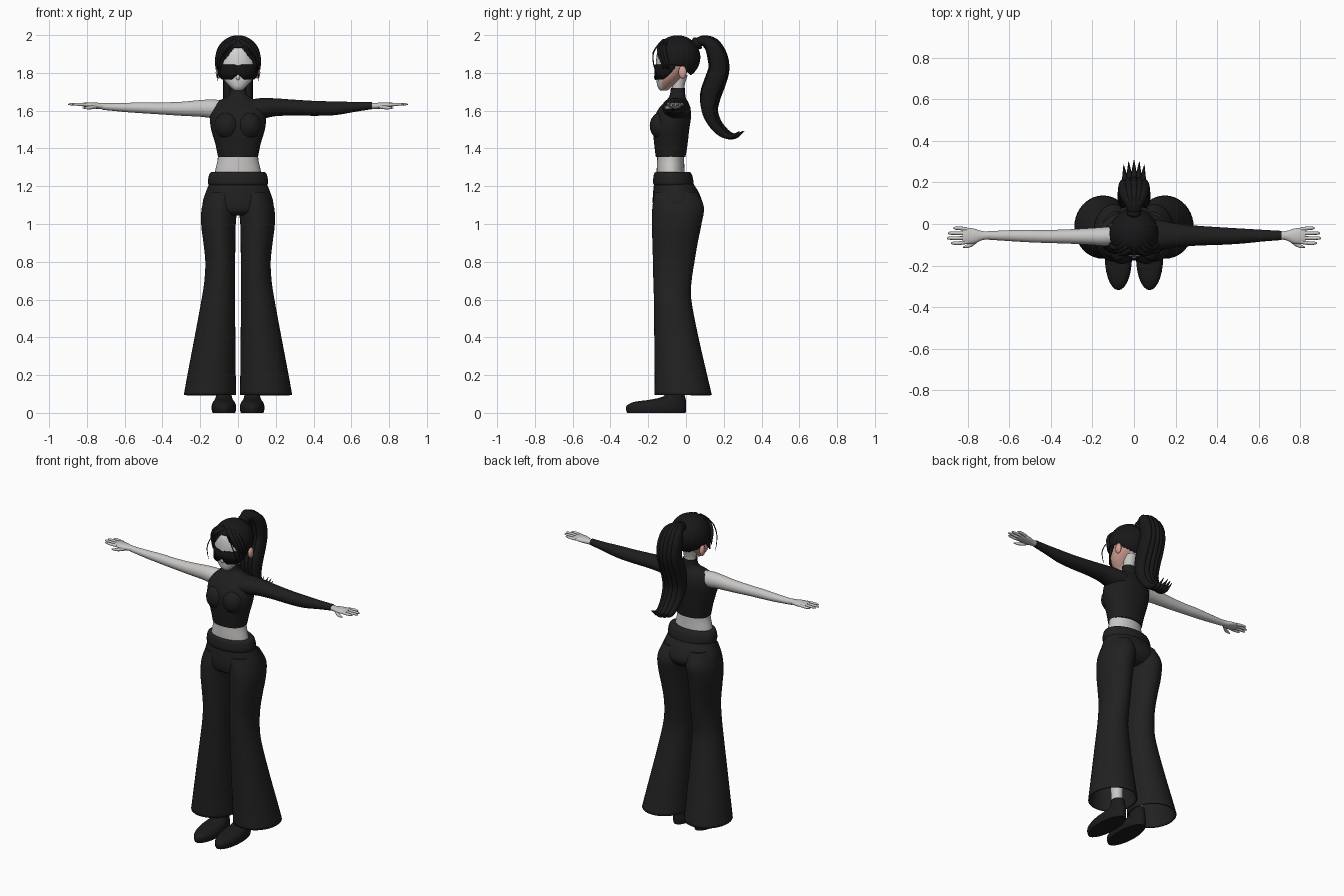
import bpy, bmesh, math
from mathutils import Vector


def material(name, r, g, b):
    m = bpy.data.materials.new(name)
    m.diffuse_color = (r, g, b, 1)
    return m


HAIR = material("hair black", .009, .009, .01)
TOP = material("top black", .013, .013, .013)
PANTS = material("trouser black", .015, .015, .015)
SHOE = material("shoe black", .011, .011, .011)
VISOR = material("lens black", .006, .006, .006)
SKIN = material("pale skin", .58, .57, .56)
FACE = material("face white", .68, .67, .66)
PINK = material("warm skin", .66, .36, .3)


def finish(name, bm, *mats, solid=0):
    bmesh.ops.recalc_face_normals(bm, faces=bm.faces[:])
    me = bpy.data.meshes.new(name)
    bm.to_mesh(me)
    bm.free()
    ob = bpy.data.objects.new(name, me)
    bpy.context.collection.objects.link(ob)
    for m in mats:
        me.materials.append(m)
    if solid:
        mod = ob.modifiers.new("thickness", 'SOLIDIFY')
        mod.thickness, mod.offset = solid, -1
    bpy.ops.object.select_all(action='DESELECT')
    ob.select_set(True)
    bpy.context.view_layer.objects.active = ob
    bpy.ops.object.shade_smooth_by_angle(angle=math.radians(50))
    return ob


def spline(pts, sub):
    """Catmull-Rom through tuples of any length."""
    out = []
    for i in range(len(pts) - 1):
        p = [pts[max(0, min(len(pts) - 1, i + k))] for k in (-1, 0, 1, 2)]
        for j in range(sub):
            t = j / sub
            out.append([.5 * (2 * b + (c - a) * t + (2 * a - 5 * b + 4 * c - d) * t * t
                              + (3 * b - a - 3 * c + d) * t ** 3) for a, b, c, d in zip(*p)])
    return out + [list(pts[-1])]


def loft(name, rings, mat, axis='path', n=28, sub=4, power=1.0, ends=(1, 1), solid=0, build=True):
    """rings: (x, y, z, half width, half depth); axis z, x, or along the path."""
    rs = spline(rings, sub)
    bm = bmesh.new()
    loops = []
    for i, r in enumerate(rs):
        c = Vector(r[:3])
        if axis == 'z':
            u, v = Vector((1, 0, 0)), Vector((0, 1, 0))
        elif axis == 'x':
            u, v = Vector((0, 1, 0)), Vector((0, 0, 1))
        else:
            t = Vector(rs[min(i + 1, len(rs) - 1)][:3]) - Vector(rs[max(i - 1, 0)][:3])
            v = t.cross(Vector((1, 0, 0))).normalized()
            u = v.cross(t).normalized()
        loop = []
        for k in range(n):
            ca, sa = math.cos(math.tau * k / n), math.sin(math.tau * k / n)
            ca, sa = (math.copysign(abs(q) ** power, q) for q in (ca, sa))
            loop.append(bm.verts.new(c + u * ca * max(r[3], .0005) + v * sa * max(r[4], .0005)))
        loops.append(loop)
    for a, b in zip(loops, loops[1:]):
        for k in range(n):
            bm.faces.new((a[k], a[(k + 1) % n], b[(k + 1) % n], b[k]))
    for on, loop in zip(ends, (loops[0], loops[-1])):
        if on:
            bm.faces.new(loop)
    return finish(name, bm, mat, solid=solid) if build else bm


def stack(rows, cx=0):
    """(z, half width, front y, back y) to rings."""
    return [(cx, (f + b) / 2, z, w, (b - f) / 2) for z, w, f, b in rows]


def ball(name, c, r, mat, seg=24):
    bm = bmesh.new()
    bmesh.ops.create_uvsphere(bm, u_segments=seg, v_segments=seg // 2, radius=1)
    for v in bm.verts:
        v.co = Vector(c) + Vector([a * b for a, b in zip(v.co, r)])
    return finish(name, bm, mat)


# Torso: bare waist, cropped top with collar, bust, neck
loft("waist", stack([(1.24, .128, -.155, -.005), (1.29, .119, -.155, -.008),
                     (1.34, .108, -.153, -.01), (1.40, .105, -.15, -.01)]), SKIN, 'z')
loft("cropped_top", stack([(1.355, .106, -.16, -.003), (1.42, .119, -.168, .008),
                           (1.5, .142, -.175, .017), (1.56, .149, -.168, .026),
                           (1.61, .142, -.145, .024), (1.645, .122, -.115, .012),
                           (1.665, .075, -.095, .0), (1.685, .047, -.085, -.004),
                           (1.72, .043, -.08, -.006)]), TOP, 'z', n=40, power=.9)
loft("neck", stack([(1.66, .038, -.075, -.01), (1.73, .037, -.075, -.008),
                    (1.79, .042, -.08, .01)]), SKIN, 'z')
for s in (-1, 1):
    ball("bust", (s * .058, -.125, 1.52), (.068, .067, .075), TOP)

# Arms: long sleeve on one side, bare on the other
loft("sleeve", [(.07, -.05, 1.605, .075, .055), (.13, -.052, 1.612, .07, .055),
                (.2, -.055, 1.618, .058, .047), (.3, -.056, 1.616, .048, .042),
                (.42, -.058, 1.612, .042, .039), (.52, -.058, 1.613, .036, .036),
                (.62, -.056, 1.62, .028, .026), (.71, -.055, 1.627, .022, .019)], TOP, 'x')
loft("bare_arm", [(-.09, -.055, 1.608, .045, .048), (-.14, -.06, 1.61, .045, .049),
                  (-.2, -.06, 1.612, .041, .044), (-.3, -.06, 1.61, .035, .037),
                  (-.42, -.06, 1.612, .031, .031), (-.5, -.058, 1.615, .03, .029),
                  (-.6, -.056, 1.617, .026, .024), (-.72, -.055, 1.622, .019, .017)], SKIN, 'x')

# Hands
for s in (-1, 1):
    loft("palm", [(s * .69, -.055, 1.625, .018, .015), (s * .73, -.056, 1.625, .022, .016),
                  (s * .77, -.058, 1.628, .036, .016), (s * .81, -.057, 1.631, .038, .012),
                  (s * .825, -.057, 1.632, .034, .008)], SKIN, 'x', n=20)
    for i, tip in enumerate((.88, .9, .895, .87)):
        y = -.086 + i * .02
        e = y + (i - 1.5) * .004
        loft("finger", [(s * .8, y, 1.631, .0095, .009), (s * .84, e, 1.633, .009, .008),
                        (s * (tip - .012), e, 1.634, .0075, .006),
                        (s * tip, e, 1.633, .002, .002)], SKIN, 'x', n=10, sub=3)
    loft("thumb", [(s * .745, -.07, 1.622, .012, .011), (s * .775, -.095, 1.617, .011, .01),
                   (s * .8, -.106, 1.615, .009, .008), (s * .823, -.112, 1.614, .002, .002)],
         SKIN, 'x', n=10, sub=3)

# Flared trousers: pelvis, rolled waistband, open legs
loft("trouser_hips", stack([(1.265, .142, -.16, .022), (1.22, .151, -.168, .036),
                            (1.17, .17, -.174, .066), (1.11, .187, -.176, .086),
                            (1.065, .165, -.165, .06), (1.045, .09, -.13, .02)]), PANTS, 'z', n=40)
loft("waistband", stack([(1.2, .148, -.163, .03), (1.215, .159, -.174, .04),
                         (1.245, .157, -.173, .036), (1.268, .149, -.168, .028),
                         (1.276, .138, -.158, .018)]), PANTS, 'z', n=40)
LEG = [(1.17, .01, .16, -.165, .06), (1.09, .004, .191, -.178, .095), (1.0, .012, .195, -.18, .082),
       (.9, .014, .183, -.178, .062), (.8, .015, .173, -.175, .045), (.7, .016, .178, -.173, .03),
       (.6, .016, .193, -.17, .028), (.4, .014, .23, -.168, .066), (.2, .012, .268, -.166, .112),
       (.095, .01, .287, -.167, .137)]
for s in (-1, 1):
    loft("flared_leg", [(s * (i + o) / 2, (f + b) / 2, z, (o - i) / 2, (b - f) / 2)
                        for z, i, o, f, b in LEG], PANTS, 'z', n=40, ends=(1, 0), solid=.008)
    loft("shin", stack([(.08, .033, -.095, -.025), (.2, .036, -.1, -.025),
                        (.45, .05, -.12, -.01)], s * .078), SKIN, 'z', n=20)
    loft("shoe", stack([(0, .06, -.312, -.002), (.02, .065, -.318, 0), (.04, .064, -.312, 0),
                        (.058, .057, -.275, 0), (.07, .048, -.19, -.001), (.088, .042, -.12, -.006),
                        (.13, .038, -.1, -.015)], s * .075), SHOE, 'z')

# Head: pale front, warm sides
bm = loft("head", stack([(1.706, .018, -.135, -.1), (1.725, .042, -.15, -.075),
                         (1.765, .077, -.157, -.03), (1.82, .099, -.158, .02),
                         (1.88, .105, -.157, .04), (1.93, .095, -.145, .03),
                         (1.965, .055, -.11, .0)]), None, 'z', n=40, build=False)
bm.normal_update()
for f in bm.faces:
    c = f.calc_center_median()
    f.material_index = int(c.y > -.125 and abs(c.x) > .03 and c.z < 1.9)
finish("head", bm, FACE, PINK)
ball("nose", (0, -.157, 1.778), (.011, .012, .017), FACE, 16)
for s in (-1, 1):
    ball("ear", (s * .104, -.018, 1.803), (.014, .022, .034), PINK, 16)

# Dark wraparound glasses with a nose notch
bm = bmesh.new()
cols = []
for i in range(49):
    a = math.radians(-88 + 176 * i / 48)
    k = abs(a) / math.radians(88)
    top = 1.844 - .006 * max(0, 1 - k * 8)
    low = 1.765 + .028 * max(0, 1 - k / .2) + .06 * max(0, (k - .55) / .45) ** 1.5
    cols.append([bm.verts.new((.111 * math.sin(a), -.055 - .113 * math.cos(a), z)) for z in (low, top)])
for a, b in zip(cols, cols[1:]):
    bm.faces.new((a[0], b[0], b[1], a[1]))
finish("glasses", bm, VISOR, solid=.007)

# Hair cap, opened around the face by a hairline rule
bm = bmesh.new()
bmesh.ops.create_uvsphere(bm, u_segments=96, v_segments=64, radius=1)
for v in bm.verts:
    a = math.atan2(v.co.y, v.co.x)
    g = 1 + .008 * math.cos(24 * a) * (1 - abs(v.co.z))
    v.co = Vector((v.co.x * .118 * g, -.045 + v.co.y * .12 * g, 1.882 + v.co.z * .117))


def hairline(c):
    if c.y < -.085:
        return 1.935 - 1.3 * max(0, abs(c.x) - .025)
    return 1.835 - max(0, c.y + .02) * 1.0


bmesh.ops.delete(bm, geom=[f for f in bm.faces if f.calc_center_median().z
                           < hairline(f.calc_center_median())], context='FACES')
finish("hair_cap", bm, HAIR, solid=.012)

# Swept fringe and loose face strands
for s in (-1, 1):
    for k in range(3):
        d = k * .014
        loft("fringe_lock", [(s * (.012 + d), -.12 + d, 1.972, .012, .008),
                             (s * (.05 + d), -.143 + d, 1.94, .016, .011),
                             (s * (.076 + d), -.137 + d, 1.895, .014, .011),
                             (s * (.09 + d * .8), -.125 + d, 1.85, .009, .008),
                             (s * (.094 + d * .8), -.12 + d, 1.815, .001, .001)], HAIR, n=10)
    loft("loose_strand", [(s * .03, -.14, 1.955, .003, .004), (s * .07, -.172, 1.91, .003, .004),
                          (s * .098, -.172, 1.85, .003, .003), (s * .108, -.155, 1.79, .002, .002),
                          (s * .106, -.145, 1.755, .001, .001)], HAIR, n=8)

# High ponytail of overlapping locks, with a tie
TAIL = [(.04, 1.945, .022), (.085, 1.97, .027), (.135, 1.948, .043), (.165, 1.89, .053),
        (.174, 1.82, .056), (.153, 1.75, .058), (.13, 1.68, .056), (.127, 1.6, .043),
        (.158, 1.53, .033), (.21, 1.478, .025), (.26, 1.465, .014), (.31, 1.492, .001)]
SPREAD = (.3, .35, .8, 1, 1, 1.05, 1.05, 1, .9, .85, .9, 1)
for off, size in ((-.05, .8), (-.026, .93), (0, 1), (.026, .93), (.05, .8)):
    loft("ponytail_lock", [(off * w, y - (1 - size) * .12 * (i / 11) ** 2, z, .026 * min(1, b / .035), b * size)
                           for i, ((y, z, b), w) in enumerate(zip(TAIL, SPREAD))], HAIR, n=16)
loft("hair_tie", [(0, .05, 1.948, .03, .03), (0, .06, 1.956, .036, .036), (0, .07, 1.962, .03, .03)], HAIR)
